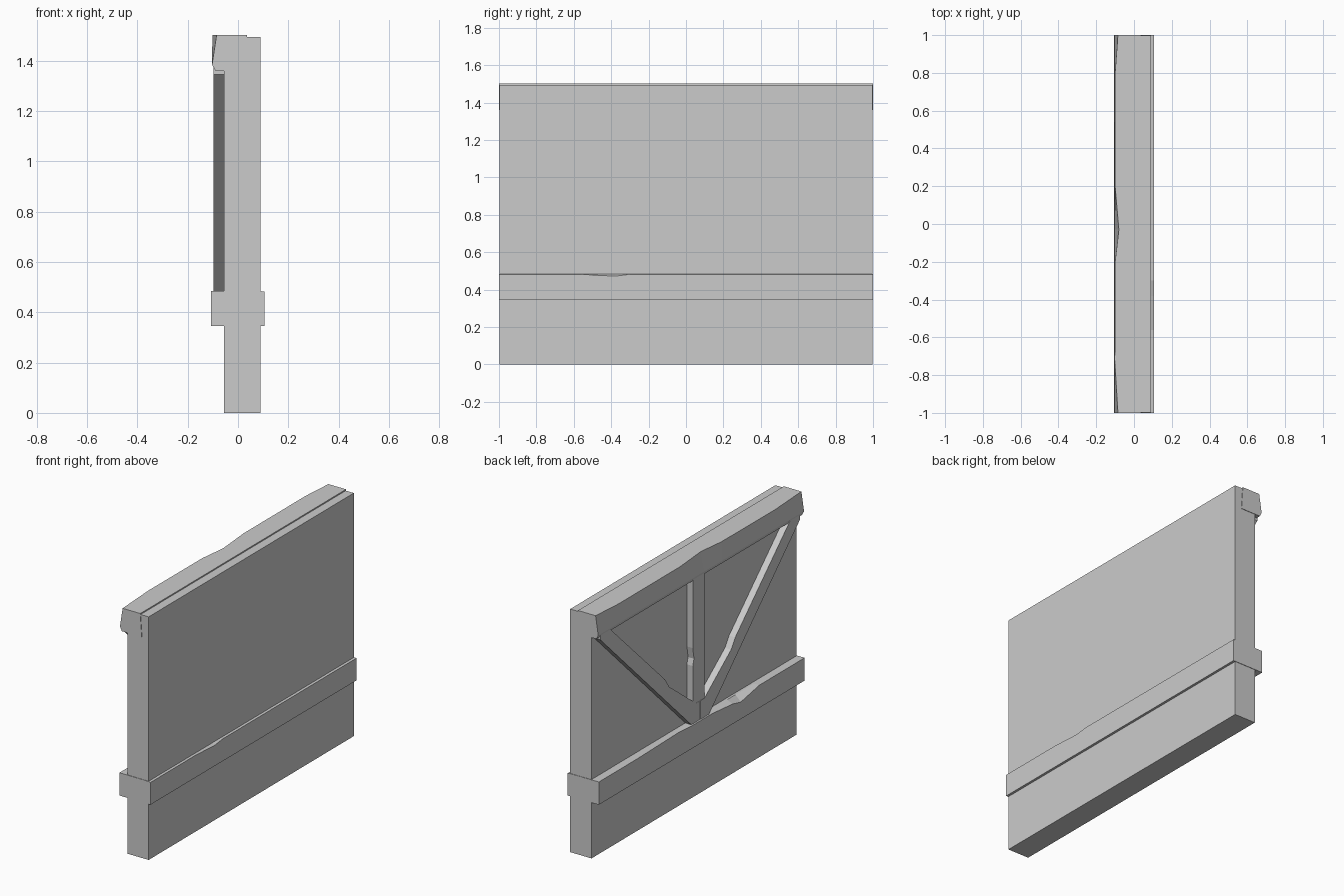
import bpy
import bmesh

cube = bpy.data.objects.get("Cube")
if cube:
    bpy.data.objects.remove(cube, do_unlink=True)

grey = bpy.data.materials.new("plain grey")
grey.use_nodes = True
GREY = (0.6, 0.6, 0.6, 1)
grey.diffuse_color = GREY
grey.node_tree.nodes["Principled BSDF"].inputs["Base Color"].default_value = GREY


def loft(name, rings):
    """Skin a closed solid through rings of matching points."""
    bm = bmesh.new()
    loops = [[bm.verts.new(p) for p in ring] for ring in rings]
    n = len(loops[0])
    for a, b in zip(loops, loops[1:]):
        for i in range(n):
            j = (i + 1) % n
            bm.faces.new((a[i], a[j], b[j], b[i]))
    bm.faces.new(loops[0])
    bm.faces.new(loops[-1])
    bmesh.ops.recalc_face_normals(bm, faces=bm.faces)
    mesh = bpy.data.meshes.new(name)
    bm.to_mesh(mesh)
    bm.free()
    mesh.materials.append(grey)
    obj = bpy.data.objects.new(name, mesh)
    bpy.context.collection.objects.link(obj)
    return obj


def slab(name, x0, x1, outline):
    """Extrude a y-z outline along x."""
    return loft(name, [[(x, y, z) for y, z in outline] for x in (x0, x1)])


# Plain wall panel
slab("wall_panel", -0.055, 0.09,
     [(-0.997, 0), (0.997, 0), (0.997, 1.495), (-0.997, 1.495)])

# Top beam: worn outer top edge, given as (y, x of that edge)
cap_wear = [(-1, -0.085), (-0.72, -0.102), (-0.2, -0.1), (-0.03, -0.08),
            (0.2, -0.1), (0.8, -0.1), (1, -0.085)]
loft("top_beam", [[(-0.09, y, 1.36), (-0.103, y, 1.385), (edge, y, 1.502),
                   (0.035, y, 1.502), (0.045, y, 1.36)]
                  for y, edge in cap_wear])

# Lower beam through the wall: (y, outer edge x, outer edge z, far edge z)
rail_wear = [(-1, -0.107, 0.485, 0.482), (-0.56, -0.107, 0.485, 0.482),
             (-0.38, -0.107, 0.45, 0.472), (-0.3, -0.107, 0.468, 0.482),
             (-0.1, -0.107, 0.485, 0.482), (0.1, -0.107, 0.485, 0.482),
             (0.2, -0.094, 0.483, 0.482), (0.62, -0.107, 0.485, 0.482),
             (1, -0.107, 0.485, 0.482)]
loft("lower_beam", [[(-0.107, y, 0.345), (-0.107, y, 0.4), (edge, y, z),
                     (-0.07, y, 0.485), (0.09, y, 0.484), (0.105, y, far),
                     (0.105, y, 0.345)]
                    for y, edge, z, far in rail_wear])

# Centre post with a small chip on one edge
slab("centre_post", -0.095, -0.05,
     [(-0.045, 0.47), (0.07, 0.47), (0.07, 0.84), (0.058, 0.88),
      (0.07, 0.95), (0.07, 1.38), (-0.045, 1.38)])

# Diagonal braces, mirrored about the post
brace = [(0, 0.47), (0.07, 0.47), (0.97, 1.345), (0.97, 1.38),
         (0.88, 1.38), (0.34, 0.86), (0.3, 0.8), (0.04, 0.6), (0, 0.6)]
for name, side, x in (("back_brace", 1, -0.096), ("front_brace", -1, -0.097)):
    slab(name, x, -0.05, [(side * y, z) for y, z in brace])
